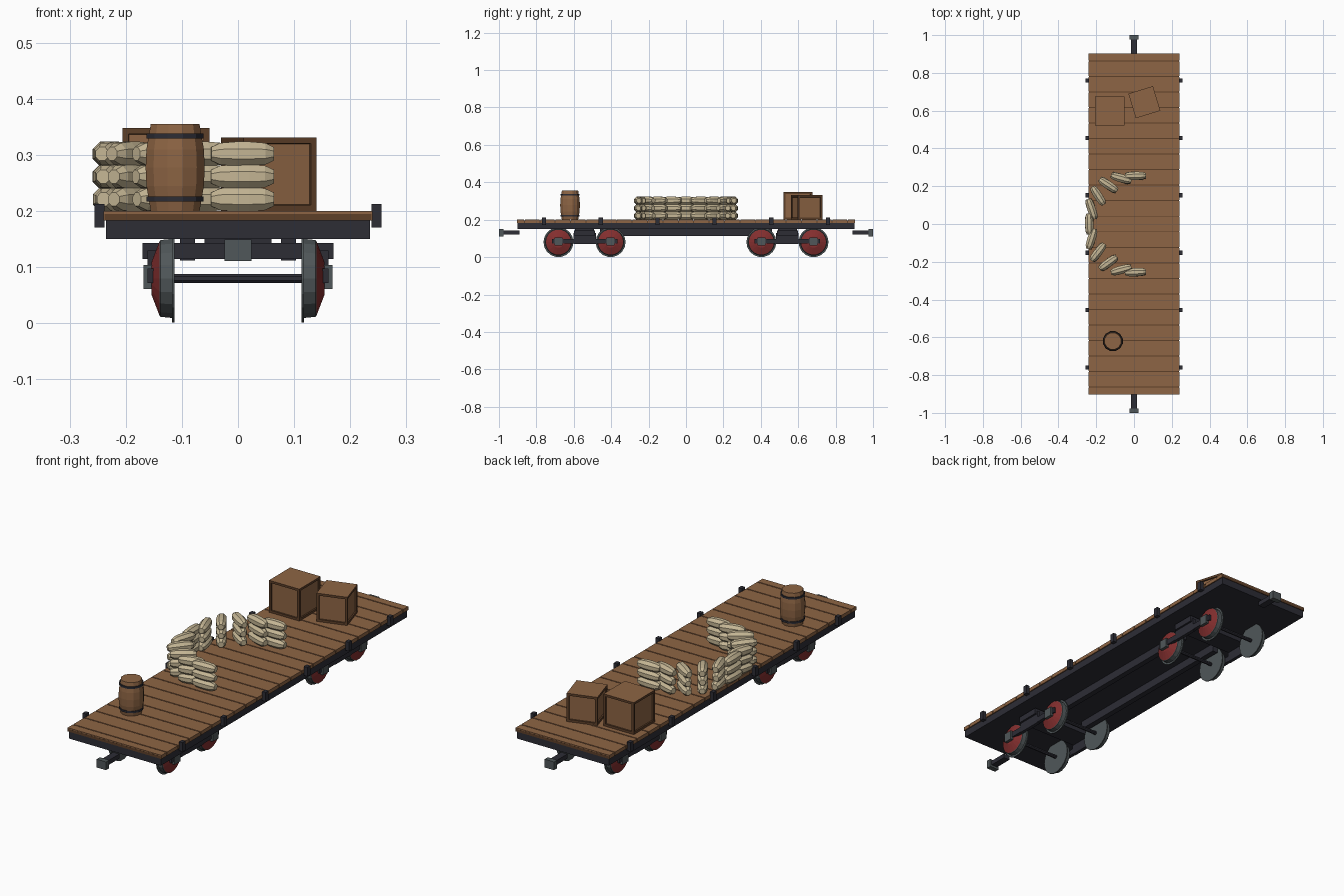
import bpy, bmesh, math, random
from mathutils import Matrix, Vector

if "Cube" in bpy.data.objects:
    bpy.data.objects.remove(bpy.data.objects["Cube"])

random.seed(4)


def material(name, rgb):
    m = bpy.data.materials.new(name)
    m.diffuse_color = (*rgb, 1)
    m.use_nodes = True
    m.node_tree.nodes["Principled BSDF"].inputs["Base Color"].default_value = m.diffuse_color
    return m


WOOD = material("plank brown", (0.27, 0.13, 0.058))
DARK_WOOD = material("dark brown", (0.11, 0.05, 0.022))
IRON = material("dark iron", (0.026, 0.026, 0.036))
STEEL = material("grey steel", (0.08, 0.095, 0.1))
RED = material("wheel red", (0.23, 0.028, 0.028))
SAND = material("sandbag cream", (0.56, 0.47, 0.30))


def finish(name, bm, *mats):
    bmesh.ops.recalc_face_normals(bm, faces=bm.faces)
    me = bpy.data.meshes.new(name)
    bm.to_mesh(me)
    bm.free()
    for m in mats:
        me.materials.append(m)
    ob = bpy.data.objects.new(name, me)
    bpy.context.collection.objects.link(ob)
    return ob


def add_box(bm, x, y, z):
    """Box from (min, max) pairs."""
    size = Vector((x[1] - x[0], y[1] - y[0], z[1] - z[0]))
    mid = Vector((sum(x), sum(y), sum(z))) / 2
    bmesh.ops.create_cube(bm, size=1, matrix=Matrix.Translation(mid) @ Matrix.Diagonal((*size, 1)))


def boxes(name, mat, specs):
    bm = bmesh.new()
    for s in specs:
        add_box(bm, *s)
    return finish(name, bm, mat)


def add_lathe(bm, profile, sides, matrix, ry=1.0, rule=None):
    """Closed solid from (radius, height) rings; rule gives a material per band."""
    rings = []
    for r, h in profile:
        rings.append([bm.verts.new(matrix @ Vector((
            r * math.cos(math.tau * (i + .5) / sides),
            r * ry * math.sin(math.tau * (i + .5) / sides), h))) for i in range(sides)])
    for k in range(len(rings) - 1):
        for i in range(sides):
            j = (i + 1) % sides
            f = bm.faces.new((rings[k][i], rings[k][j], rings[k + 1][j], rings[k + 1][i]))
            f.material_index = rule(k) if rule else 0
    bm.faces.new(rings[0][::-1]).material_index = rule(0) if rule else 0
    bm.faces.new(rings[-1]).material_index = rule(len(rings) - 1) if rule else 0


def span(c, half):
    return (c - half, c + half)


# Deck: dark bed with planks on top, half planks at both ends
boxes("deck_bed", DARK_WOOD, [((-.238, .238), (-.903, .903), (.183, .195))])
pitch = 1.81 / 22
edges = [-.905] + [(k + .5) * pitch for k in range(-11, 11)] + [.905]
boxes("deck_planks", WOOD, [((-.24, .24), (a + .0025, b - .0025), (.183, .2))
                            for a, b in zip(edges, edges[1:])])

# Underframe and long sills
boxes("underframe", IRON, [((-.235, .235), (-.9, .9), (.15, .183))])
boxes("centre_sills", IRON, [(span(s * .09, .013), (-.46, .46), (.112, .151)) for s in (-1, 1)])

# Stake pockets along the deck edges
boxes("stake_pockets", IRON, [(span(s * .247, .009), span(y, .011), (.171, .213))
                              for s in (-1, 1) for y in (-.76, -.456, -.152, .152, .456, .76)])

# Couplers
boxes("coupler_shafts", IRON, [(span(0, .016), span(s * .935, .045), (.121, .142)) for s in (-1, 1)])
boxes("coupler_heads", STEEL, [(span(0, .024), span(s * .988, .012), (.111, .149)) for s in (-1, 1)])

# Bogies
axle_y = (-.682, -.403, .403, .682)
wheels, axles = bmesh.new(), bmesh.new()
wheel_profile = [(.08, .113), (.08, .118), (.0715, .118), (.0695, .138), (.067, .14), (.03, .154)]
for y in axle_y:
    for s in (-1, 1):
        m = Matrix.Translation((0, y, .08)) @ Matrix.Rotation(s * math.pi / 2, 4, 'Y')
        add_lathe(wheels, wheel_profile, 18, m, rule=lambda k: int(k > 3))
    add_lathe(axles, [(.0085, -.115), (.0085, .115)], 8,
              Matrix.Translation((0, y, .08)) @ Matrix.Rotation(math.pi / 2, 4, 'Y'))
finish("wheels", wheels, STEEL, RED)
finish("axles", axles, IRON)

bogie_y = (-.5425, .5425)
boxes("bogie_bolsters", IRON, [((-.17, .17), span(y, .055), (.115, .143)) for y in bogie_y])
boxes("bogie_centre_plates", IRON, [((-.06, .06), span(y, .05), (.14, .151)) for y in bogie_y])
boxes("bogie_side_frames", IRON,
      [(span(s * .153, .008), span(y, .175), (.072, .098)) for s in (-1, 1) for y in bogie_y] +
      [(span(s * .153, .008), span(y, .06), (.07, .13)) for s in (-1, 1) for y in bogie_y])
boxes("axle_boxes", STEEL, [(span(s * .157, .011), span(y, .021), (.061, .104))
                            for s in (-1, 1) for y in axle_y])


# Crates: side faces inset into a dark frame with a recessed panel
def crate(name, x, y, size, height, turn):
    bm = bmesh.new()
    add_box(bm, span(0, size / 2), span(0, size / 2), (0, height))
    bm.normal_update()
    sides = [f for f in bm.faces if abs(f.normal.z) < .5]
    for f in bmesh.ops.inset_individual(bm, faces=sides, thickness=.015, depth=0)["faces"]:
        f.material_index = 1
    bmesh.ops.inset_individual(bm, faces=sides, thickness=.001, depth=-.006)
    for f in bm.faces:
        f.material_index = 0 if f in sides or abs(f.normal.z) > .9 and f.calc_area() > .01 else 1
    ob = finish(name, bm, WOOD, DARK_WOOD)
    ob.location = (x, y, .2)
    ob.rotation_euler.z = turn


crate("large_crate", -.128, .598, .155, .148, 0)
crate("small_crate", .055, .645, .136, .131, math.radians(17))

# Barrel and its hoops
bm = bmesh.new()
at = Matrix.Translation((-.112, -.62, .2))
add_lathe(bm, [(.045, 0), (.053, .045), (.0545, .078), (.053, .11), (.045, .155)], 12, at)
finish("barrel", bm, WOOD)
bm = bmesh.new()
for h in (.017, .129):
    add_lathe(bm, [(.0525, h), (.0525, h + .009)], 12, at)
finish("barrel_hoops", bm, IRON)

# Sandbag wall: half ring of bags, three rows high
bm = bmesh.new()
bag = [(.013, -.056), (.021, -.04), (.0235, -.012), (.0235, .012), (.021, .04), (.013, .056)]
for row in range(3):
    for i in range(11):
        a = math.radians(90 + 18 * i)
        turn = math.pi / 2 - a + random.uniform(-.06, .06)
        m = (Matrix.Translation((.008 + .245 * math.cos(a), .255 * math.sin(a), .221 + .0405 * row))
             @ Matrix.Rotation(turn, 4, 'Z') @ Matrix.Rotation(math.pi / 2, 4, 'Y'))
        add_lathe(bm, bag, 8, m)
finish("sandbags", bm, SAND)
